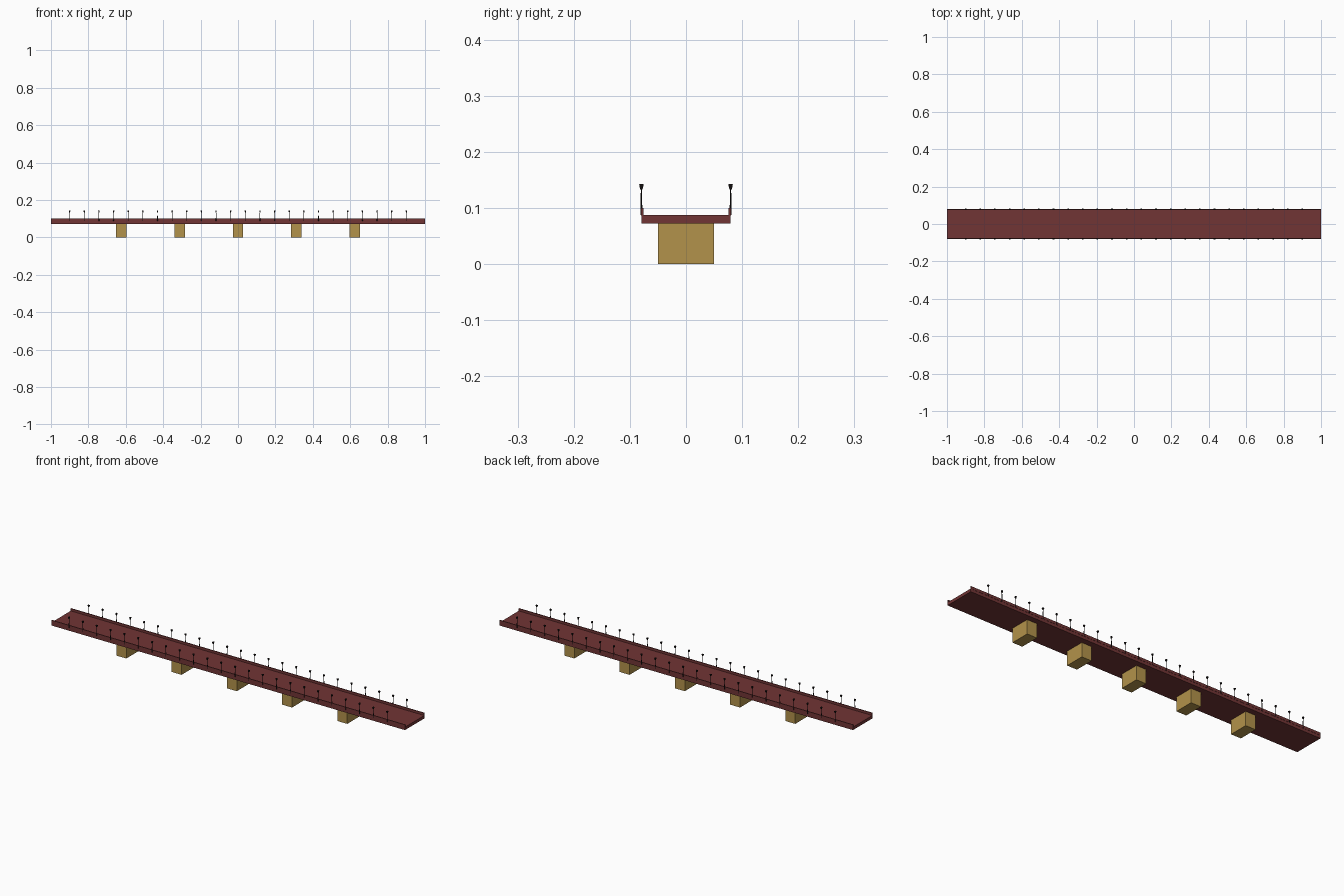
import bpy, bmesh, math
from mathutils import Matrix, Vector

if "Cube" in bpy.data.objects:
    bpy.data.objects.remove(bpy.data.objects["Cube"], do_unlink=True)


def material(name, rgb):
    m = bpy.data.materials.new(name)
    m.use_nodes = True
    m.diffuse_color = (*rgb, 1)
    m.node_tree.nodes["Principled BSDF"].inputs["Base Color"].default_value = (*rgb, 1)
    return m


red_brown = material("red_brown", (0.165, 0.035, 0.035))
sandstone = material("sandstone", (0.45, 0.29, 0.07))
black_iron = material("black_iron", (0.008, 0.006, 0.006))


def finish(bm, name, mat):
    mesh = bpy.data.meshes.new(name)
    bm.to_mesh(mesh)
    bm.free()
    mesh.materials.append(mat)
    obj = bpy.data.objects.new(name, mesh)
    bpy.context.collection.objects.link(obj)
    return obj


def box(name, low, high, mat):
    low, high = Vector(low), Vector(high)
    bm = bmesh.new()
    bmesh.ops.create_cube(bm, size=1, matrix=Matrix.Translation((low + high) / 2)
                          @ Matrix.Diagonal((*(high - low), 1)))
    return finish(bm, name, mat)


def cone(bm, x, y, z0, z1, r0, r1, sides):
    bmesh.ops.create_cone(bm, cap_ends=True, segments=sides, radius1=r0, radius2=r1,
                          depth=z1 - z0, matrix=Matrix.Translation((x, y, (z0 + z1) / 2))
                          @ Matrix.Rotation(math.pi / sides, 4, "Z"))


DECK_LOW, DECK_TOP, RAIL_TOP, HALF_WIDTH = 0.072, 0.0875, 0.1, 0.079

# Roadway
box("deck", (-1, -HALF_WIDTH, DECK_LOW), (1, HALF_WIDTH, DECK_TOP), red_brown)

# Low wall along each edge
for side, label in ((-1, "front"), (1, "back")):
    y = side * (HALF_WIDTH - 0.001)
    box(label + "_parapet", (-1, y - 0.002, DECK_TOP - 0.001), (1, y + 0.002, RAIL_TOP), red_brown)

# Supporting piers
for i in range(5):
    x = (i - 2) * 0.3125
    box(f"pier_{i + 1}", (x - 0.028, -0.05, 0), (x + 0.028, 0.05, DECK_LOW), sandstone)

# Street lamps standing on both edges
LAMPS = 24
for side, label in ((-1, "front"), (1, "back")):
    bm = bmesh.new()
    for i in range(LAMPS):
        x = -0.9 + 1.8 * i / (LAMPS - 1)
        y = side * 0.0795
        cone(bm, x, y, DECK_TOP, 0.134, 0.002, 0.0011, 8)
        cone(bm, x, y, 0.133, 0.141, 0.003, 0.0055, 4)
        cone(bm, x, y, 0.141, 0.143, 0.006, 0.005, 4)
    finish(bm, label + "_street_lamps", black_iron)
